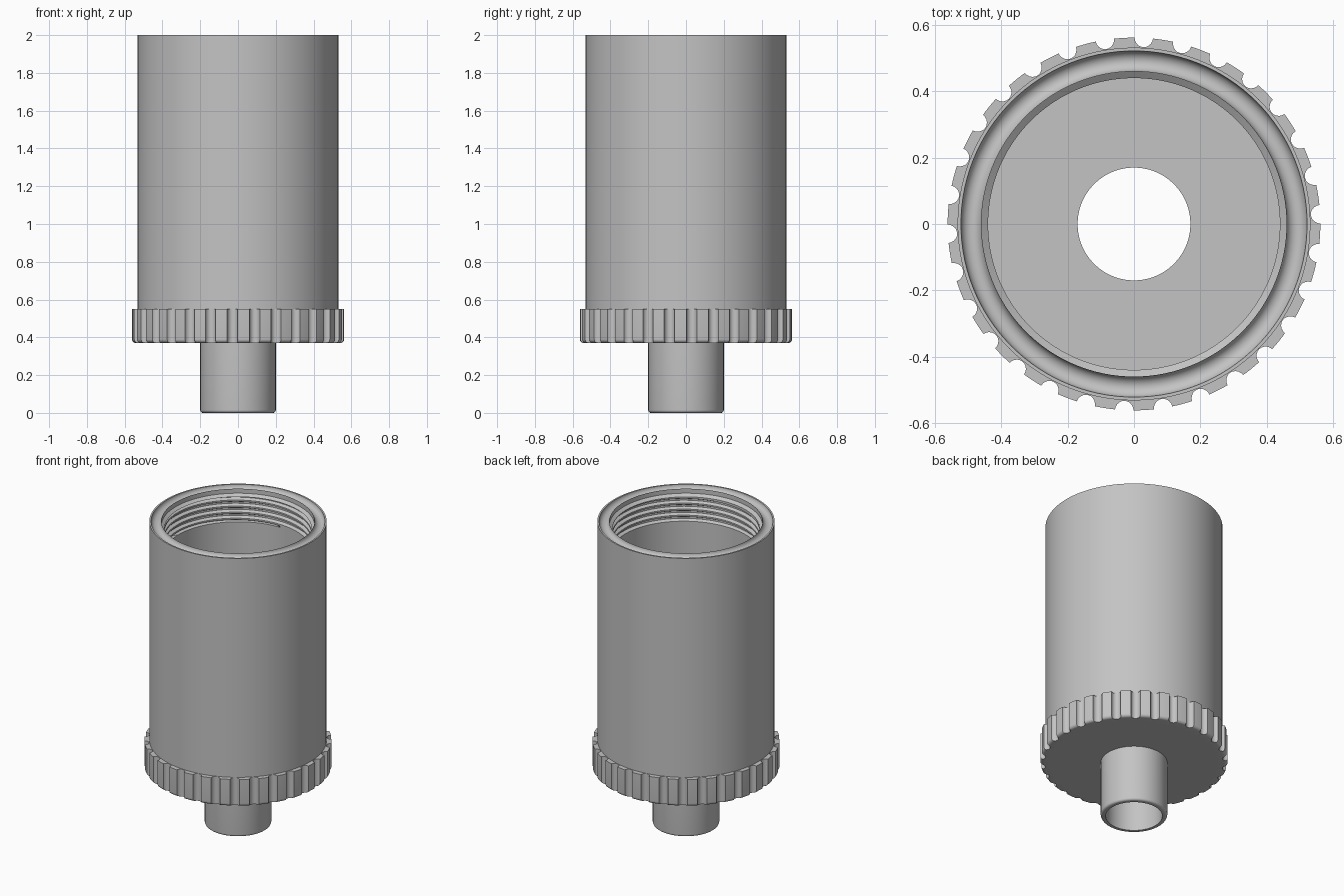
import bpy, bmesh
from math import pi, sin, cos, sqrt

cube = bpy.data.objects.get("Cube")
if cube:
    bpy.data.objects.remove(cube, do_unlink=True)

grey = bpy.data.materials.new("plain grey")
grey.use_nodes = True
colour = (0.55, 0.55, 0.55, 1)
grey.diffuse_color = colour
grey.node_tree.nodes["Principled BSDF"].inputs["Base Color"].default_value = colour

TURN = 2 * pi
EVEN = [TURN * i / 120 for i in range(121)]


def sweep(bm, rows, angles):
    """Skin rows around z; each row is a function angle -> (radius, height)."""
    grid = []
    for row in rows:
        ring = []
        for a in angles:
            r, z = row(a)
            ring.append(bm.verts.new((r * cos(a), r * sin(a), z)))
        grid.append(ring)
    for low, high in zip(grid, grid[1:]):
        for i in range(len(angles) - 1):
            bm.faces.new((low[i], low[i + 1], high[i + 1], high[i]))


def circles(points):
    return [lambda a, p=p: p for p in points]


def finish(bm, name):
    bmesh.ops.remove_doubles(bm, verts=bm.verts, dist=0.00005)
    bmesh.ops.dissolve_degenerate(bm, edges=bm.edges, dist=0.00005)
    bmesh.ops.recalc_face_normals(bm, faces=bm.faces)
    mesh = bpy.data.meshes.new(name)
    bm.to_mesh(mesh)
    bm.free()
    mesh.materials.append(grey)
    obj = bpy.data.objects.new(name, mesh)
    bpy.context.collection.objects.link(obj)
    bpy.ops.object.select_all(action='DESELECT')
    obj.select_set(True)
    bpy.context.view_layer.objects.active = obj
    bpy.ops.object.shade_smooth_by_angle(angle=pi / 6)


# Cup: outer wall, seal groove in the rim, threaded mouth, plain bore and floor
FLOOR, BORE, LOW, HIGH, PITCH = 0.45, 0.44, 1.79, 1.955, 0.04
groove = [(0.491 + 0.031 * cos(pi * i / 12), 2 - 0.031 * sin(pi * i / 12)) for i in range(13)]
cup = bmesh.new()
sweep(cup, circles([(0.2, 0.372), (0.532, 0.372), (0.532, 2)] + groove
                   + [(0.46, 1.97), (BORE, HIGH)]), EVEN)
sweep(cup, circles([(BORE, LOW), (BORE, FLOOR), (0.2, FLOOR), (0.2, 0.372)]), EVEN)


def thread_row(k):
    def row(a):
        z = LOW + PITCH * (k / 4 - 1 + a / TURN)
        if z <= LOW or z >= HIGH:
            return BORE, min(max(z, LOW), HIGH)
        return (BORE if k % 4 < 2 else 0.459), z
    return row


sweep(cup, [thread_row(k) for k in range(25)], EVEN)
finish(cup, "threaded_cup")

# Grip collar: scalloped outline with a rounded lower edge
NOTCHES, RIM, CUT = 30, 0.562, 0.028
step = TURN / NOTCHES
half = CUT / RIM
outline = []
for n in range(NOTCHES):
    start = pi / 60 + n * step
    outline += [start - half * cos(pi * i / 10) for i in range(11)]
    outline += [start + half + (step - 2 * half) * i / 4 for i in range(1, 4)]
outline.append(outline[0] + TURN)


def scallop(a):
    offset = (a - pi / 60 + step / 2) % step - step / 2
    return RIM - sqrt(max(CUT ** 2 - (offset * RIM) ** 2, 0))


def collar_row(limit, z):
    return lambda a: (min(scallop(a), limit), z)


fillet = [collar_row(RIM - 0.02 * (1 - cos(t)), 0.39 - 0.02 * sin(t))
          for t in [pi * i / 12 for i in range(7)]]
collar = bmesh.new()
sweep(collar, circles([(0.5, 0.55)]) + [collar_row(RIM, 0.55)] + fillet
      + circles([(0.5, 0.37), (0.2, 0.37)]), outline)
finish(collar, "grip_collar")

# Outlet tube: open pipe with a rounded lower lip
lip = [(0.185 + 0.015 * cos(t), 0.015 - 0.015 * sin(t)) for t in [pi * i / 12 for i in range(7)]]
tube = bmesh.new()
sweep(tube, circles([(0.2, FLOOR + 0.002)] + lip
                    + [(0.17, 0), (0.17, FLOOR + 0.002), (0.2, FLOOR + 0.002)]), EVEN)
finish(tube, "outlet_tube")
